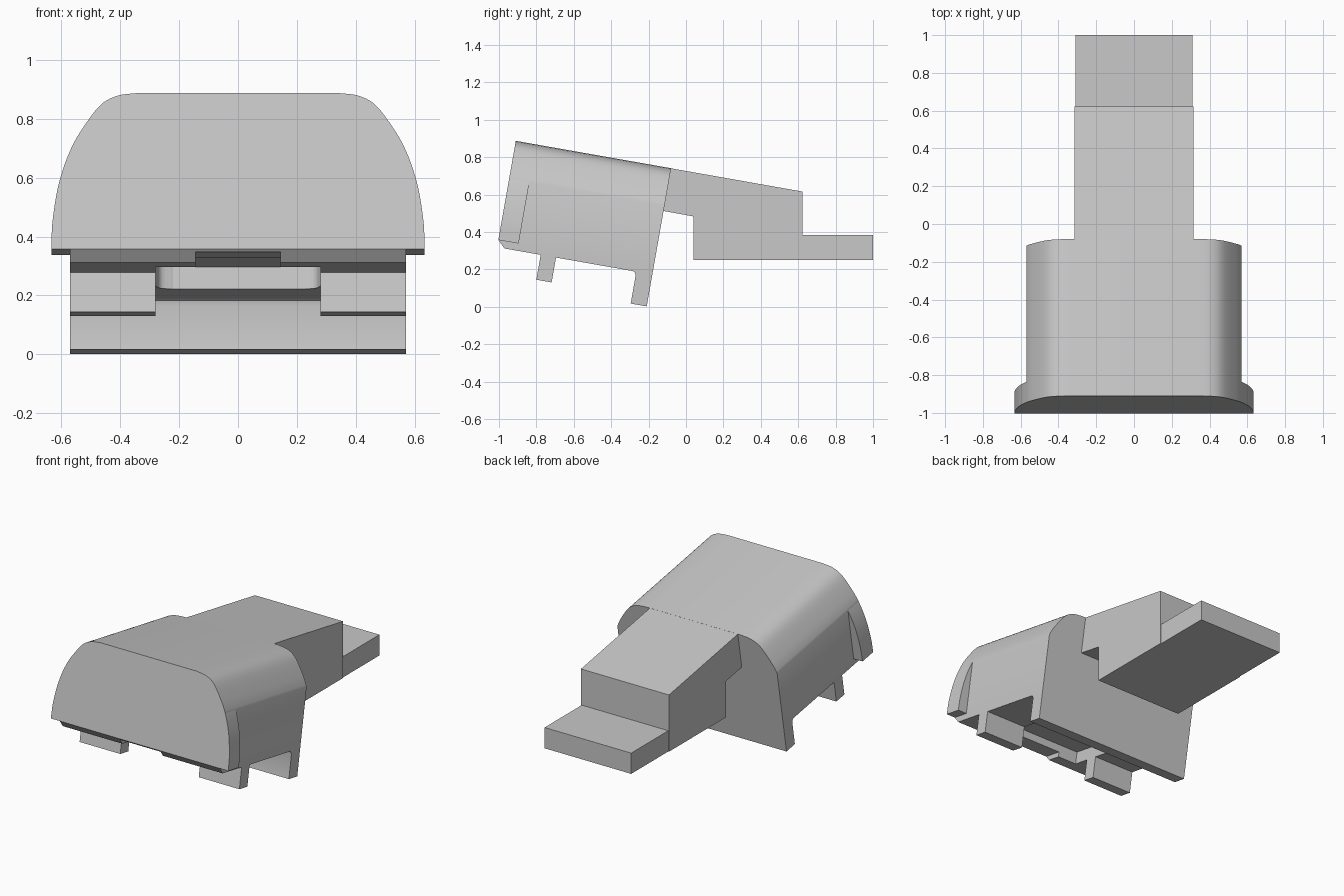
import bpy
import bmesh
from math import radians
from mathutils import Matrix, Vector

cube = bpy.data.objects.get("Cube")
if cube:
    bpy.data.objects.remove(cube, do_unlink=True)

grey = bpy.data.materials.new("light_grey")
grey.use_nodes = True
colour = (0.58, 0.58, 0.58, 1)
grey.diffuse_color = colour
grey.node_tree.nodes["Principled BSDF"].inputs["Base Color"].default_value = colour

# The housing is modelled square, then tilted; its origin is the top front edge
TILT = Matrix.Translation((0, -0.91, 0.887)) @ Matrix.Rotation(radians(-10), 4, 'X')
LENGTH, SIDE, FLOOR, SILL = 0.843, 0.57, -0.577, -0.538


def loft(name, rings, tilted=True):
    """Skin a row of matching closed rings and cap both ends."""
    bm = bmesh.new()
    rows = [[bm.verts.new(p) for p in ring] for ring in rings]
    n = len(rows[0])
    for a, b in zip(rows, rows[1:]):
        for i in range(n):
            j = (i + 1) % n
            bm.faces.new((a[i], a[j], b[j], b[i]))
    bm.faces.new(rows[0])
    bm.faces.new(rows[-1])
    bmesh.ops.recalc_face_normals(bm, faces=bm.faces)
    if tilted:
        bm.transform(TILT)
    mesh = bpy.data.meshes.new(name)
    bm.to_mesh(mesh)
    bm.free()
    mesh.materials.append(grey)
    obj = bpy.data.objects.new(name, mesh)
    bpy.context.collection.objects.link(obj)
    return obj


def slab(name, outline, x0, x1, tilted=True):
    """Extrude a side outline across the width."""
    return loft(name, [[(x, y, z) for y, z in outline] for x in (x0, x1)], tilted)


def box(name, x0, x1, y0, y1, z0, z1):
    return slab(name, [(y0, z0), (y1, z0), (y1, z1), (y0, z1)], x0, x1)


def smooth_curve(points, steps=5):
    """Pass a smooth curve through the points."""
    pts = [Vector(p) for p in points]
    pts = [2 * pts[0] - pts[1]] + pts + [2 * pts[-1] - pts[-2]]
    out = []
    for a, b, c, d in zip(pts, pts[1:], pts[2:], pts[3:]):
        for k in range(steps):
            t = k / steps
            out.append((2 * b + (c - a) * t + (2 * a - 5 * b + 4 * c - d) * t * t
                        + (3 * b - a - 3 * c + d) * t ** 3) / 2)
    return out + [pts[-2]]


# Rounded shoulder, from the flat top down to the sill
shoulder = smooth_curve([(0.34, 0), (0.41, -0.01), (0.47, -0.045), (0.537, -0.137),
                         (SIDE, -0.2), (0.595, -0.267), (0.615, -0.345),
                         (0.63, -0.45), (0.633, SILL)])


def housing_ring(y, bottom):
    half = [(p.x, p.y) for p in shoulder if p.x < SIDE - 0.001]
    half += [(SIDE, -0.2), (SIDE, bottom)]
    return [(x, y, z) for x, z in half] + [(-x, y, z) for x, z in reversed(half)]


# Domed housing with a chamfered front lower edge
housing = loft("housing", [housing_ring(0, SILL), housing_ring(0.04, FLOOR),
                           housing_ring(LENGTH, FLOOR)])


def cut(target, cutter):
    mod = target.modifiers.new(cutter.name, 'BOOLEAN')
    mod.operation = 'DIFFERENCE'
    mod.solver = 'EXACT'
    mod.object = cutter
    cutter.hide_render = True
    cutter.hide_set(True)


# Pocket with rounded rear corners, and a shallow notch leading to it
r = 0.06
plan = [(-0.28, 0.13), (0.28, 0.13)]
corner = smooth_curve([(0.28, 0.56 - r), (0.28 - r * 0.29, 0.56 - r * 0.29), (0.28 - r, 0.56)])
plan += [tuple(p) for p in corner] + [(-p.x, p.y) for p in reversed(corner)]
cut(housing, loft("pocket_cutter", [[(x, y, z) for x, y in plan] for z in (-0.7, -0.5)]))
cut(housing, box("notch_cutter", -0.145, 0.145, -0.05, 0.15, -0.7, -0.546))

# Side flanges of the front plate, and the front feet
ear = [(p.x, p.y) for p in shoulder if p.x > SIDE - 0.001] + [(SIDE - 0.005, SILL)]
for side, s in (("left", 1), ("right", -1)):
    loft(side + "_flange", [[(s * x, y, z) for x, z in ear] for y in (0, 0.11)])
    box(side + "_front_foot", s * 0.28, s * SIDE, 0.237, 0.32, -0.712, FLOOR + 0.01)

# Rear lip across the full width, with a small fillet at its root
slab("rear_lip", [(0.756, -0.75), (LENGTH, -0.75), (LENGTH, FLOOR),
                  (0.738, FLOOR), (0.75, -0.583), (0.756, -0.598)], -SIDE, SIDE)

# Stepped arm reaching out behind: sloped block, then flat tongue
slab("arm", [(-0.085, 0.741), (0.622, 0.616), (0.622, 0.25), (0.04, 0.25),
             (0.04, 0.483), (-0.125, 0.513)], -0.314, 0.314, False)
slab("tongue", [(0.6, 0.25), (1, 0.25), (1, 0.384), (0.6, 0.384)], -0.309, 0.309, False)

# Smooth the curved shoulders, keep every hard edge
bpy.ops.object.select_all(action='DESELECT')
for obj in bpy.context.collection.objects:
    if obj.type == 'MESH' and not obj.hide_render:
        obj.select_set(True)
        bpy.context.view_layer.objects.active = obj
bpy.ops.object.shade_smooth_by_angle(angle=radians(30))
